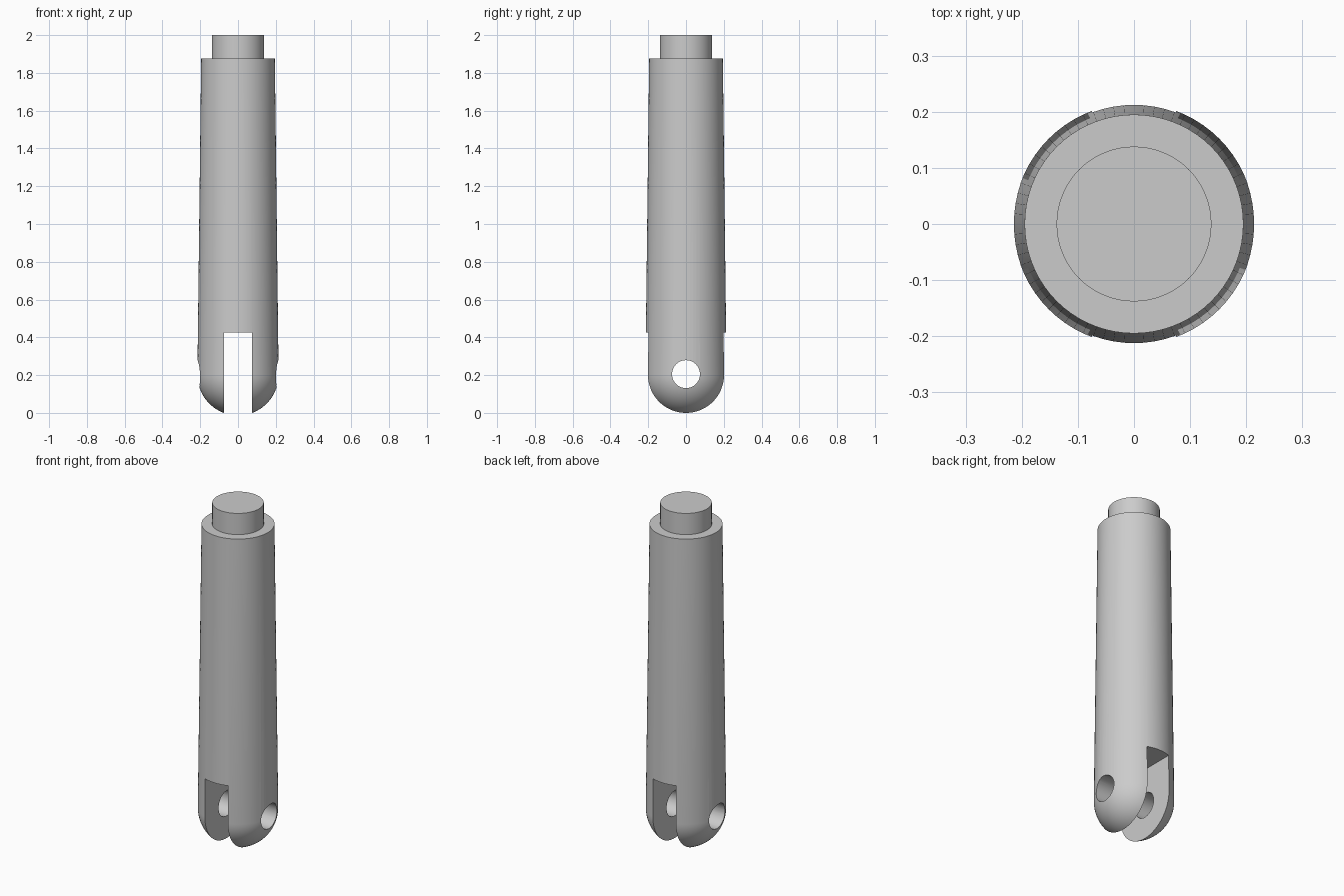
import bpy, bmesh, math
from mathutils import Matrix, Vector

if "Cube" in bpy.data.objects:
    bpy.data.objects.remove(bpy.data.objects["Cube"])

R_BASE, R_TOP, R_STUD = 0.215, 0.195, 0.138
Z_PIVOT, Z_SHOULDER, Z_TOP = 0.2015, 1.875, 2.0
SLOT_HALF, SLOT_TOP, HOLE_R = 0.075, 0.425, 0.074

grey = bpy.data.materials.new("light_grey")
grey.use_nodes = True
colour = (0.6, 0.6, 0.6, 1)
grey.diffuse_color = colour
grey.node_tree.nodes["Principled BSDF"].inputs["Base Color"].default_value = colour


def add_object(name, bm):
    bmesh.ops.recalc_face_normals(bm, faces=bm.faces)
    mesh = bpy.data.meshes.new(name)
    bm.to_mesh(mesh)
    bm.free()
    mesh.materials.append(grey)
    obj = bpy.data.objects.new(name, mesh)
    bpy.context.collection.objects.link(obj)
    return obj


# Rod: rounded end, tapered shaft, shoulder and stud turned round z
steps = 20
profile = []
for i in range(steps + 1):
    a = math.pi / 2 * i / steps
    profile.append((R_BASE * math.sin(a), Z_PIVOT - R_BASE * math.cos(a)))
profile += [(R_TOP, Z_SHOULDER), (R_STUD, Z_SHOULDER), (R_STUD, Z_TOP), (0, Z_TOP)]
bm = bmesh.new()
verts = [bm.verts.new((r, 0, z)) for r, z in profile]
edges = [bm.edges.new(pair) for pair in zip(verts, verts[1:])]
bmesh.ops.spin(bm, geom=verts + edges, cent=(0, 0, 0), axis=(0, 0, 1),
               angle=math.tau, steps=72, use_duplicate=False)
bmesh.ops.remove_doubles(bm, verts=bm.verts, dist=0.0001)
rod = add_object("clevis_rod", bm)

# Fork slot, open at the bottom and running front to back
bm = bmesh.new()
bmesh.ops.create_cube(bm, size=1)
bmesh.ops.scale(bm, verts=bm.verts, vec=(2 * SLOT_HALF, 1, 1))
bmesh.ops.translate(bm, verts=bm.verts, vec=Vector((0, 0, SLOT_TOP - 0.5)))
slot = add_object("slot_cutter", bm)

# Pin hole running side to side through both fork arms
bm = bmesh.new()
bmesh.ops.create_cone(bm, cap_ends=True, segments=48, radius1=HOLE_R, radius2=HOLE_R,
                      depth=1, matrix=Matrix.Translation((0, 0, 0.205))
                      @ Matrix.Rotation(math.pi / 2, 4, "Y"))
hole = add_object("pin_hole_cutter", bm)

# Cut the rod, then drop the cutters
bpy.ops.object.select_all(action="DESELECT")
rod.select_set(True)
bpy.context.view_layer.objects.active = rod
for cutter in (slot, hole):
    cutter.hide_render = True
    mod = rod.modifiers.new(cutter.name, "BOOLEAN")
    mod.operation = "DIFFERENCE"
    mod.solver = "EXACT"
    mod.object = cutter
    bpy.ops.object.modifier_apply(modifier=mod.name)
    bpy.data.objects.remove(cutter)

bpy.ops.object.shade_smooth_by_angle(angle=math.radians(30))
